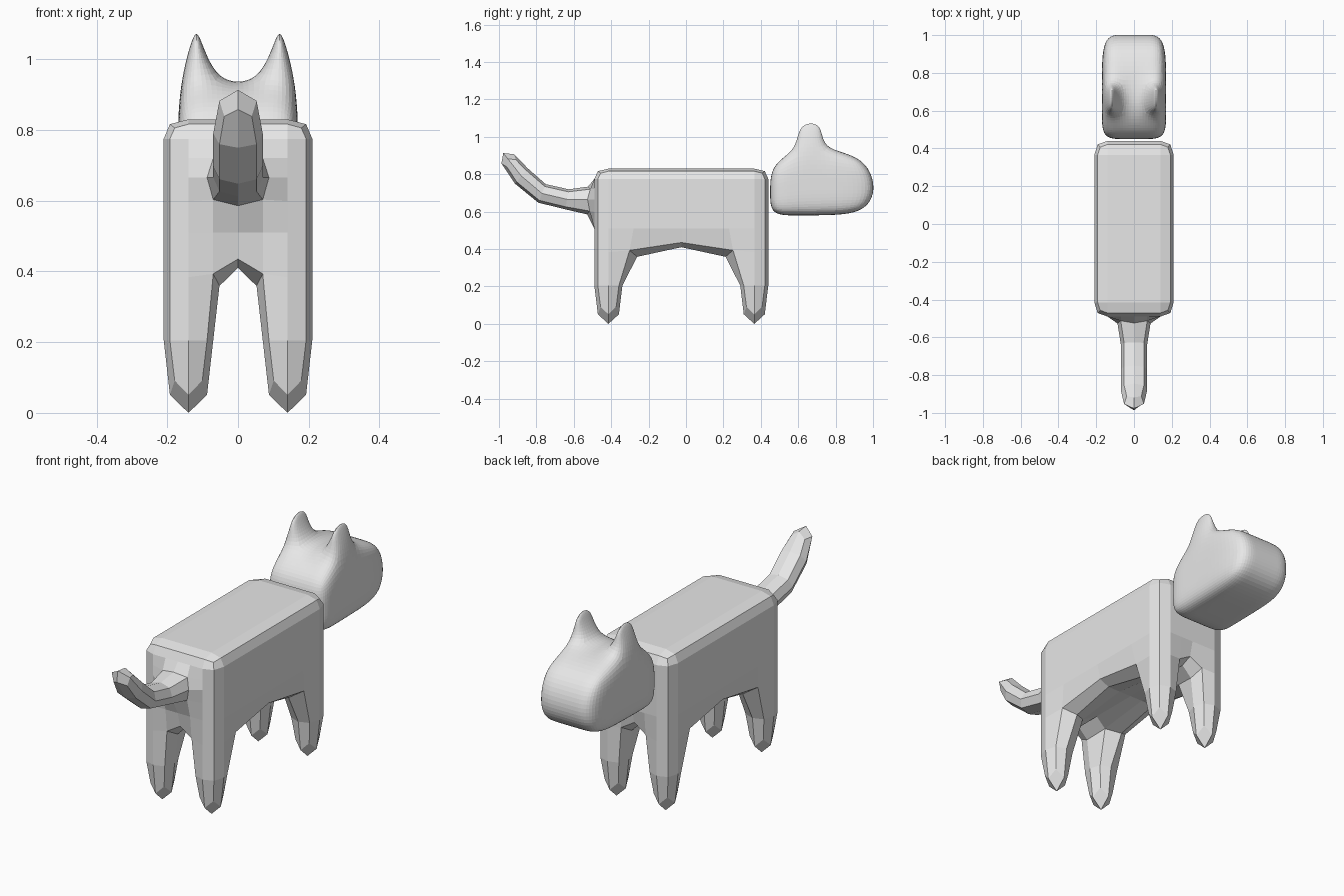
import bpy
import bmesh
from mathutils import Vector

cube = bpy.data.objects.get("Cube")
if cube:
    bpy.data.objects.remove(cube, do_unlink=True)

grey = bpy.data.materials.new("plain grey")
grey.use_nodes = True
grey.diffuse_color = (0.8, 0.8, 0.8, 1)
grey.node_tree.nodes["Principled BSDF"].inputs["Base Color"].default_value = (0.8, 0.8, 0.8, 1)


def block_model(name, cells, place, levels, limit):
    """Skin a set of grid cells with quads, then round them by subdivision."""
    bm = bmesh.new()
    made = {}

    def vert(key):
        if key not in made:
            made[key] = bm.verts.new(place(*key))
        return made[key]

    for cell in cells:
        for axis in range(3):
            for side in (0, 1):
                beside = list(cell)
                beside[axis] += 2 * side - 1
                if tuple(beside) in cells:
                    continue
                corners = []
                for u, v in ((0, 0), (1, 0), (1, 1), (0, 1)):
                    key = list(cell)
                    key[axis] += side
                    key[(axis + 1) % 3] += u
                    key[(axis + 2) % 3] += v
                    corners.append(vert(tuple(key)))
                bm.faces.new(corners if side else corners[::-1])
    bmesh.ops.recalc_face_normals(bm, faces=bm.faces)
    mesh = bpy.data.meshes.new(name)
    bm.to_mesh(mesh)
    bm.free()
    mesh.materials.append(grey)
    obj = bpy.data.objects.new(name, mesh)
    bpy.context.collection.objects.link(obj)
    sub = obj.modifiers.new("rounding", 'SUBSURF')
    sub.levels = sub.render_levels = levels
    sub.use_limit_surface = limit
    return obj


# Body with four legs and a bent tail
body_x = (-0.21, -0.07, 0.07, 0.21)
body_y = (-0.49, -0.34, 0.29, 0.44)
body_z = (0, 0.41, 0.61, 0.72, 0.83)
# Tail rings, tip first: centre and half thickness direction in the yz plane
tail_rings = ((Vector((0, -0.977, 0.913)), Vector((0, 0.051, 0.029))),
              (Vector((0, -0.782, 0.667)), Vector((0, 0.018, 0.052))))


def body_place(i, j, k):
    if j < 2:
        centre, up = tail_rings[j]
        return centre + up * (1 if k == 3 else -1) + Vector((body_x[i], 0, 0))
    return Vector((body_x[i], body_y[j - 2], body_z[k]))


body_cells = {(i, j, k) for i in range(3) for j in (2, 3, 4) for k in (1, 2, 3)}
body_cells |= {(i, j, 0) for i in (0, 2) for j in (2, 4)}
body_cells |= {(1, 0, 2), (1, 1, 2)}
block_model("body_legs_and_tail", body_cells, body_place, 1, False)

# Head with two ears drawn to thin ridges
head_x = (-0.17, -0.06, 0.06, 0.17)
head_rows = (((0.45, 0.58), (0.59, 0.58), (0.74, 0.58), (0.96, 0.59)),
             ((0.45, 0.70), (0.59, 0.72), (0.74, 0.73), (1.025, 0.73)),
             ((0.45, 0.85), (0.59, 0.93), (0.725, 0.935), (0.95, 0.90)))
ear_x = (-0.124, -0.112, 0.112, 0.124)


def head_place(i, j, k):
    if k == 3:
        return Vector((ear_x[i], 0.595 if j == 1 else 0.74, 1.083))
    y, z = head_rows[k][j]
    return Vector((head_x[i], y, z))


head_cells = {(i, j, k) for i in range(3) for j in range(3) for k in range(2)}
head_cells |= {(0, 1, 2), (2, 1, 2)}
block_model("head_and_ears", head_cells, head_place, 3, True)
